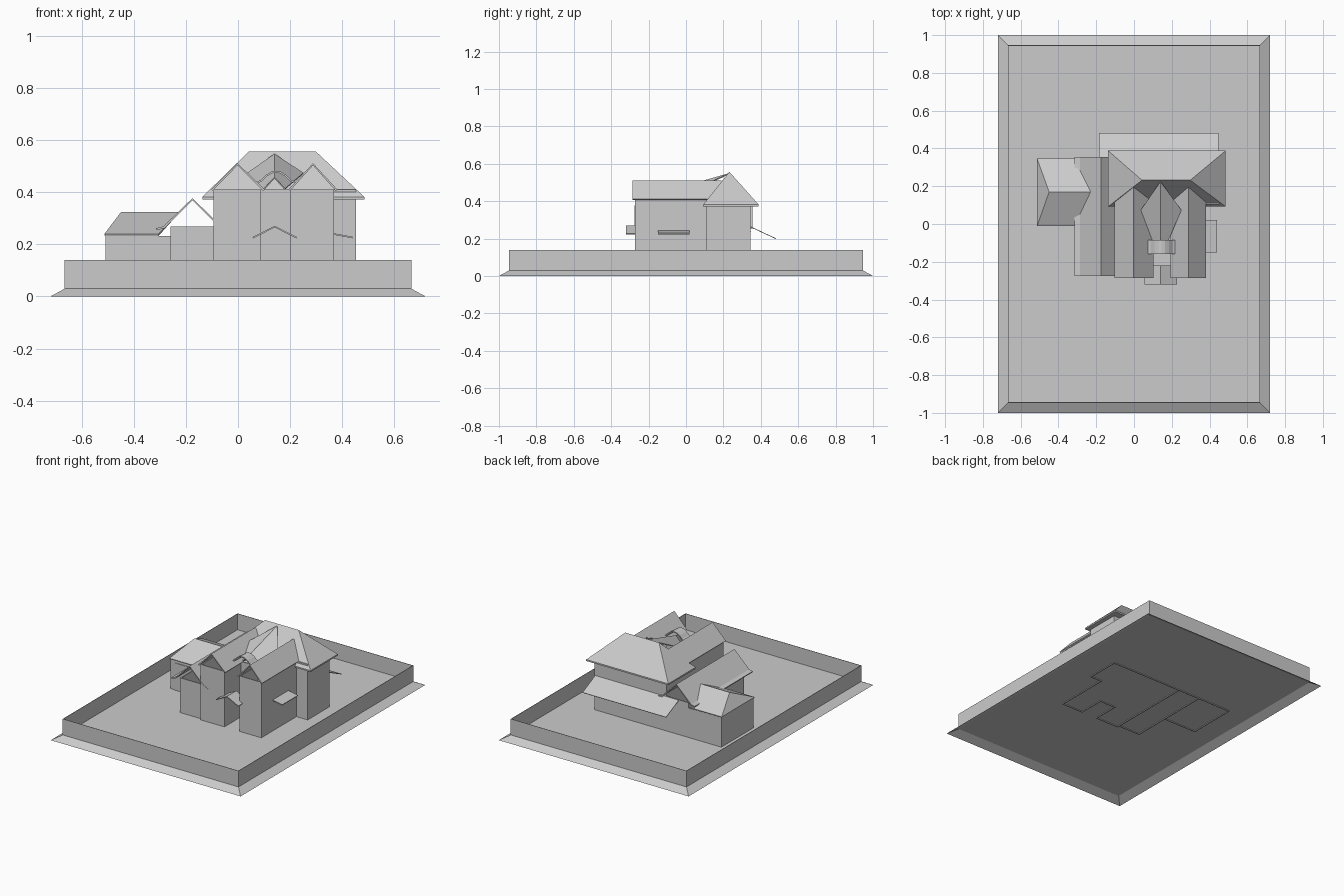
import bpy, bmesh

if "Cube" in bpy.data.objects:
    bpy.data.objects.remove(bpy.data.objects["Cube"])

def make(name, verts, faces, thick=0.0):
    me = bpy.data.meshes.new(name)
    me.from_pydata(verts, [], faces)
    bm = bmesh.new()
    bm.from_mesh(me)
    bmesh.ops.recalc_face_normals(bm, faces=bm.faces)
    bm.to_mesh(me)
    bm.free()
    ob = bpy.data.objects.new(name, me)
    bpy.context.collection.objects.link(ob)
    if thick:
        m = ob.modifiers.new("thickness", 'SOLIDIFY')
        m.thickness = thick
        m.offset = 0
    return ob

def walls(name, pts, z0, z1, thick=0.01):
    """Open-topped wall loop following a floor plan."""
    n = len(pts)
    v = [(x, y, z) for z in (z0, z1) for x, y in pts]
    f = [(i, (i + 1) % n, n + (i + 1) % n, n + i) for i in range(n)]
    return make(name, v, f, thick)

def rect(x0, x1, y0, y1):
    return [(x0, y0), (x1, y0), (x1, y1), (x0, y1)]

def roof_strip(name, profile, y0, y1, thick=0.008):
    """Roof shell: x/z profile swept along y, open at the gables."""
    n = len(profile)
    v = [(x, y, z) for y in (y0, y1) for x, z in profile]
    return make(name, v, [(i, i + 1, n + i + 1, n + i) for i in range(n - 1)], thick)

def slab(name, pts, thick=0.006):
    return make(name, pts, [tuple(range(len(pts)))], thick)

# Plot: ground, flared skirt and fence
slab("ground", [(x, y, 0.03) for x, y in rect(-.665, .665, -.945, .945)], 0)
outer, inner = rect(-.72, .72, -1, 1), rect(-.665, .665, -.945, .945)
make("plot_skirt", [(x, y, 0) for x, y in outer] + [(x, y, .03) for x, y in inner],
     [(i, (i + 1) % 4, 4 + (i + 1) % 4, 4 + i) for i in range(4)])
walls("fence", inner, .03, .14, .004)

# House walls
walls("main_walls", [(-.09, -.27), (.085, -.27), (.085, -.09), (.205, -.09), (.205, -.27),
                     (.365, -.27), (.365, .11), (.45, .11), (.45, .34), (-.09, .34)], .025, .41)
walls("wing_walls", rect(-.255, -.09, -.255, .34), .025, .268)
walls("garage_walls", rect(-.505, -.255, 0, .34), .025, .232)

# Garage door frame
door = [(-.477, .03), (-.477, .205), (-.468, .216), (-.292, .216), (-.283, .205), (-.283, .03)]
slab("garage_door", [(x, -.006, z) for x, z in door], .004)

# Main hip roof with boxed eaves
eave = rect(-.137, .485, .092, .388)
make("main_hip_roof",
     [(x, y, .372) for x, y in eave] + [(x, y, .382) for x, y in eave] + [(.042, .232, .557), (.298, .232, .557)],
     [(0, 1, 2, 3)] + [(i, (i + 1) % 4, 4 + (i + 1) % 4, 4 + i) for i in range(4)] +
     [(4, 5, 9, 8), (5, 6, 9), (6, 7, 8, 9), (7, 4, 8)])

# Front bay gable roofs
for side, x0, xm, x1 in (("left", -.1, -.002, .1), ("right", .197, .288, .378)):
    roof_strip(side + "_bay_roof", [(x0, .408), (xm, .507), (x1, .408)], -.285, .19)

# Centre roof falling forward between the bays
make("centre_roof",
     [(.14, .225, .545), (.037, .075, .472), (.1, -.09, .412), (.14, -.09, .455),
      (.18, -.09, .412), (.25, .075, .472)],
     [(0, 1, 2, 3), (0, 3, 4, 5)], .006)

# Rounded arch over the recessed entrance
arch = [(.075, .438), (.09, .444), (.11, .464), (.13, .476), (.146, .479),
        (.162, .476), (.182, .464), (.202, .444), (.217, .438)]
roof_strip("entrance_arch", arch, -.16, -.085, .007)
roof_strip("entrance_canopy", [(.057, .225), (.141, .268), (.225, .225)], -.32, -.22, .006)

# Left wing gable roof with flared eaves
roof_strip("wing_roof", [(-.313, .258), (-.285, .265), (-.175, .373), (-.065, .265), (-.037, .258)],
           -.275, .355)

# Garage roof: hipped on the left, running into the wing roof on the right
make("garage_roof",
     [(-.512, -.01, .236), (-.512, .345, .236), (-.448, .17, .32),
      (-.23, .17, .32), (-.305, .345, .236), (-.305, -.01, .236)],
     [(0, 1, 2), (0, 2, 3, 5), (1, 4, 3, 2)], .008)

# Rear and side awnings
slab("rear_awning", [(-.185, .34, .265), (.448, .34, .265), (.448, .48, .2), (-.185, .48, .2)], .004)
slab("side_awning", [(.365, -.15, .24), (.44, -.15, .226), (.44, .02, .226), (.365, .02, .24)])
